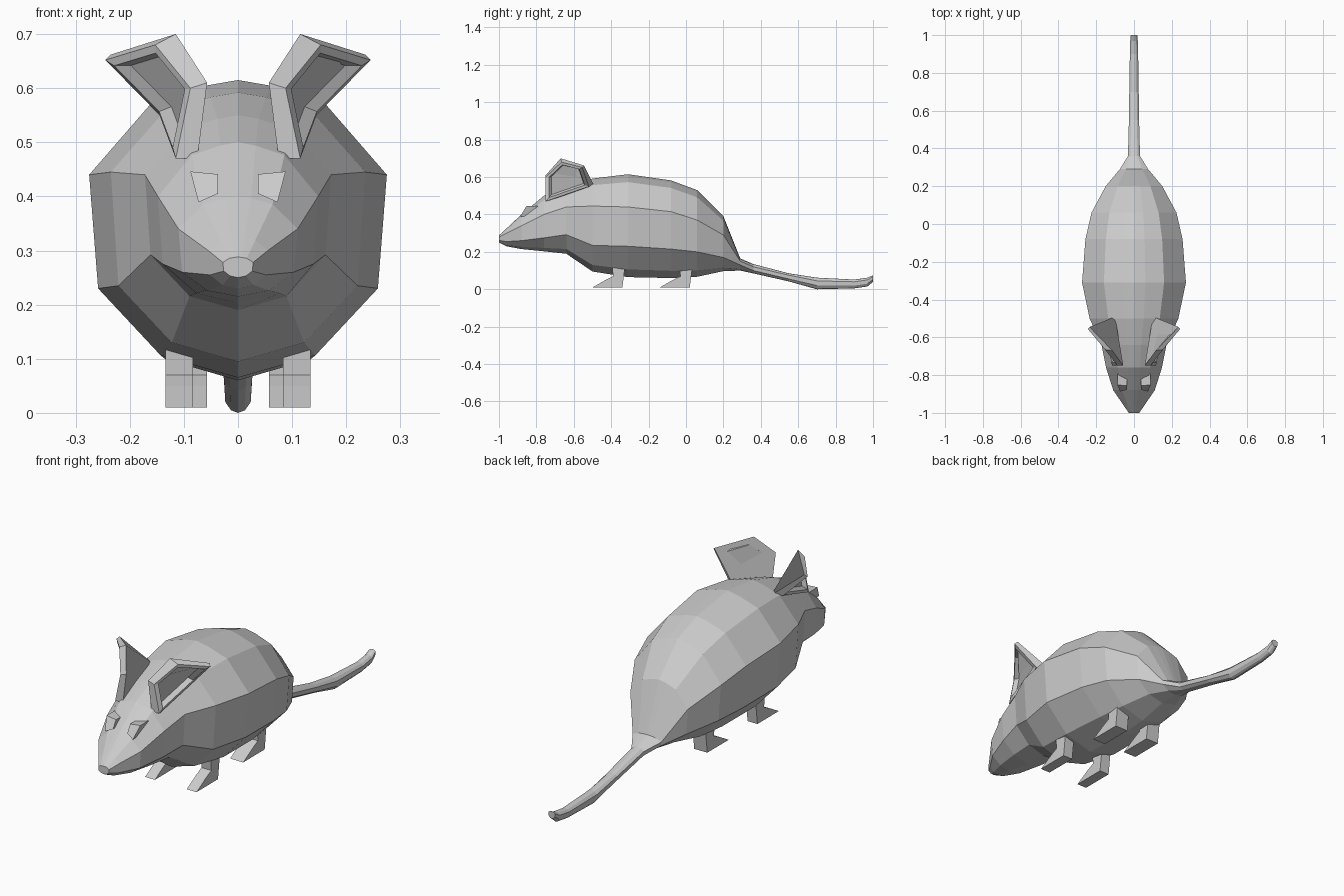
import bpy
import bmesh
from mathutils import Vector

cube = bpy.data.objects.get("Cube")
if cube:
    bpy.data.objects.remove(cube, do_unlink=True)

# One grey material for every part
grey = bpy.data.materials.new("grey_fur")
grey.use_nodes = True
grey.diffuse_color = (0.6, 0.6, 0.6, 1)
grey.node_tree.nodes["Principled BSDF"].inputs["Base Color"].default_value = grey.diffuse_color


def finish(bm, name):
    bmesh.ops.recalc_face_normals(bm, faces=bm.faces)
    mesh = bpy.data.meshes.new(name)
    bm.to_mesh(mesh)
    bm.free()
    mesh.materials.append(grey)
    obj = bpy.data.objects.new(name, mesh)
    bpy.context.collection.objects.link(obj)
    return obj


def ring_points(y, width, top, side, low, bottom):
    """Twelve-sided section: back, flank, lower flank and belly."""
    half = [
        (0.22 * width, top - 0.06 * (top - side)),
        (0.58 * width, side + 0.76 * (top - side)),
        (width, side),
        (0.94 * width, low),
        (0.52 * width, bottom + 0.25 * (low - bottom)),
    ]
    outline = [(0, top)] + half + [(0, bottom)] + [(-x, z) for x, z in reversed(half)]
    return [Vector((x, y, z)) for x, z in outline]


def loft(name, sections):
    bm = bmesh.new()
    rings = [[bm.verts.new(p) for p in ring_points(*s)] for s in sections]
    count = len(rings[0])
    for a, b in zip(rings, rings[1:]):
        for i in range(count):
            j = (i + 1) % count
            bm.faces.new((a[i], a[j], b[j], b[i]))
    bm.faces.new(rings[0])
    bm.faces.new(rings[-1])
    return finish(bm, name)


def bridge_plate(name, back, front, recess=0.0):
    """Solid between two matching outlines, optionally hollowed at the front."""
    bm = bmesh.new()
    a = [bm.verts.new(p) for p in back]
    b = [bm.verts.new(p) for p in front]
    for i in range(len(a)):
        j = (i + 1) % len(a)
        bm.faces.new((a[i], a[j], b[j], b[i]))
    bm.faces.new(a)
    face = bm.faces.new(b)
    if recess:
        centre = sum((Vector(p) for p in front), Vector()) / len(front)
        shift = (sum((Vector(p) for p in back), Vector()) / len(back) - centre) * recess
        inner = [bm.verts.new(v.co.lerp(centre, 0.17)) for v in b]
        floor = [bm.verts.new(v.co.lerp(centre, 0.1) + shift) for v in inner]
        bm.faces.remove(face)
        for i in range(len(b)):
            j = (i + 1) % len(b)
            bm.faces.new((b[i], b[j], inner[j], inner[i]))
            bm.faces.new((inner[i], inner[j], floor[j], floor[i]))
        bm.faces.new(floor)
    return finish(bm, name)


def mirrored(points, sign):
    return [(sign * x, y, z) for x, y, z in points]


# Head and body: y, half width, top, flank, lower flank, belly
body_sections = [
    (-1, .028, .288, .278, .262, .25),
    (-.96, .055, .325, .3, .255, .23),
    (-.88, .11, .4, .34, .26, .215),
    (-.76, .148, .5, .4, .275, .203),
    (-.64, .172, .55, .44, .292, .19),
    (-.5, .235, .592, .445, .235, .095),
    (-.31, .275, .615, .44, .23, .065),
    (-.08, .257, .582, .415, .215, .06),
    (.06, .225, .53, .37, .2, .067),
    (.2, .15, .39, .29, .17, .097),
    (.29, .075, .165, .15, .13, .1),
]
loft("body", body_sections)

# Tail starts on the last body section
loft("tail", [
    body_sections[-1],
    (.36, .032, .135, .12, .1, .085),
    (.55, .027, .085, .075, .055, .042),
    (.7, .025, .062, .045, .02, 0),
    (.9, .022, .052, .04, .02, .005),
    (.97, .02, .062, .05, .03, .015),
    (1, .017, .075, .068, .052, .04),
])

# Ear outlines: inner side and hollow outer side
ear_inner = [(.075, -.75, .47), (.057, -.75, .61), (.115, -.67, .7),
             (.235, -.545, .662), (.1, -.49, .55)]
ear_outer = [(.115, -.75, .47), (.088, -.75, .6), (.153, -.665, .68),
             (.245, -.555, .652), (.145, -.52, .55)]

# Eye plate corners in x and z
eye = [(.037, .441), (.088, .446), (.073, .389), (.037, .405)]

# Leg side outline in y and z, relative to the heel
leg = [(-.16, .01), (0, .01), (.015, .13), (-.055, .13), (-.05, .07), (-.09, .05)]

for label, sign in (("left", 1), ("right", -1)):
    bridge_plate("ear_" + label, mirrored(ear_inner, sign), mirrored(ear_outer, sign), 0.7)
    eye_front = [(x, -.868 + .6 * (z - .42), z) for x, z in eye]
    eye_back = [(x, y + .07, z) for x, y, z in eye_front]
    bridge_plate("eye_" + label, mirrored(eye_back, sign), mirrored(eye_front, sign))
    for end, heel, near, far in (("front", -.34, .083, .134), ("rear", .02, .057, .125)):
        inside = [(near, heel + y, z) for y, z in leg]
        outside = [(far, heel + y, z) for y, z in leg]
        bridge_plate(f"{end}_leg_{label}", mirrored(inside, sign), mirrored(outside, sign))
